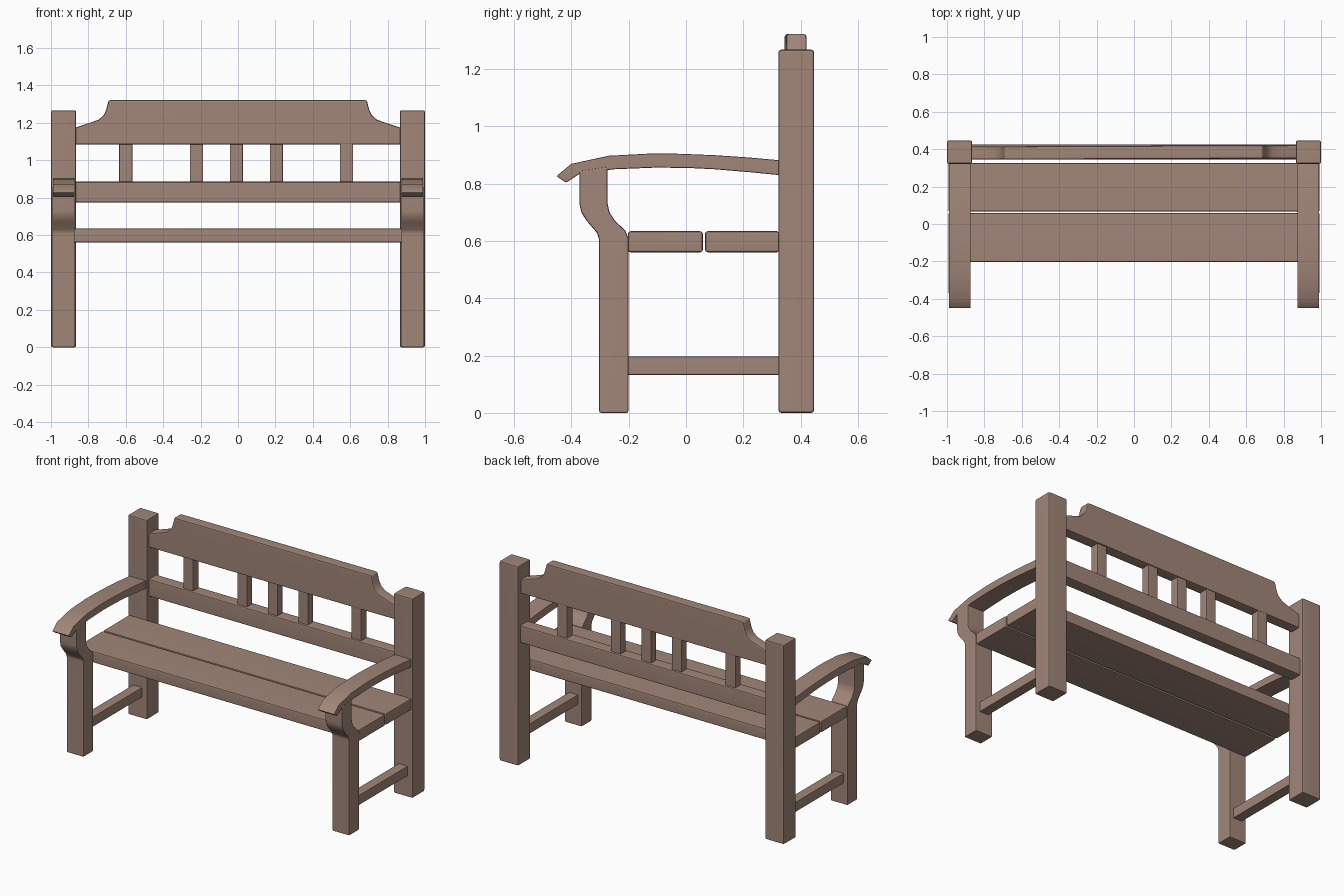
import bpy, bmesh, math
from mathutils import Vector

if "Cube" in bpy.data.objects:
    bpy.data.objects.remove(bpy.data.objects["Cube"])

wood = bpy.data.materials.new("brown wood")
wood.diffuse_color = (0.36, 0.24, 0.19, 1)
wood.use_nodes = True
wood.node_tree.nodes["Principled BSDF"].inputs["Base Color"].default_value = wood.diffuse_color


def prism(name, points, to_3d, depth, bevel=0.01):
    """Extrude a 2D profile along the depth vector and round its hard edges."""
    bm = bmesh.new()
    face = bm.faces.new([bm.verts.new(to_3d(a, b)) for a, b in points])
    ext = bmesh.ops.extrude_face_region(bm, geom=[face], use_keep_orig=True)
    moved = [v for v in ext["geom"] if isinstance(v, bmesh.types.BMVert)]
    bmesh.ops.translate(bm, verts=moved, vec=Vector(depth))
    bmesh.ops.recalc_face_normals(bm, faces=bm.faces)
    hard = [e for e in bm.edges if e.calc_face_angle(0) > math.radians(50)]
    bmesh.ops.bevel(bm, geom=hard, offset=bevel, offset_type='OFFSET', segments=2,
                    profile=0.5, affect='EDGES', clamp_overlap=True)
    mesh = bpy.data.meshes.new(name)
    bm.to_mesh(mesh)
    bm.free()
    mesh.materials.append(wood)
    for p in mesh.polygons:
        p.use_smooth = True
    mesh.set_sharp_from_angle(angle=math.radians(40))
    ob = bpy.data.objects.new(name, mesh)
    bpy.context.collection.objects.link(ob)
    wn = ob.modifiers.new("weighted normals", 'WEIGHTED_NORMAL')
    wn.keep_sharp = True
    return ob


def side_profile(name, points, x0, x1, bevel=0.01):
    return prism(name, points, lambda y, z: (x0, y, z), (x1 - x0, 0, 0), bevel)


def front_profile(name, points, y0, y1, bevel=0.01):
    return prism(name, points, lambda x, z: (x, y0, z), (0, y1 - y0, 0), bevel)


def box(name, x0, x1, y0, y1, z0, z1, bevel=0.01):
    return side_profile(name, [(y0, z0), (y1, z0), (y1, z1), (y0, z1)], x0, x1, bevel)


leg = [(-0.303, 0), (-0.303, 0.605), (-0.312, 0.63), (-0.345, 0.668), (-0.364, 0.697),
       (-0.372, 0.73), (-0.372, 0.845), (-0.274, 0.86), (-0.274, 0.732), (-0.267, 0.70),
       (-0.248, 0.67), (-0.212, 0.637), (-0.201, 0.61), (-0.201, 0)]
arm = [(0.33, 0.881), (0.22, 0.891), (0.10, 0.899), (-0.02, 0.904), (-0.12, 0.905),
       (-0.27, 0.897), (-0.40, 0.869), (-0.452, 0.826), (-0.418, 0.803), (-0.37, 0.835),
       (-0.25, 0.85), (-0.10, 0.856), (0.02, 0.854), (0.10, 0.85), (0.22, 0.84), (0.33, 0.829)]

# Two end frames: post, shaped front leg, armrest and stretcher
for side, s in (("left", -1), ("right", 1)):
    box(side + "_back_post", s * 0.865, s * 1.0, 0.322, 0.447, 0, 1.267)
    side_profile(side + "_front_leg", leg, s * 0.873, s * 0.993, 0.007)
    side_profile(side + "_armrest", arm, s * 0.873, s * 0.99, 0.005)
    box(side + "_stretcher", s * 0.90, s * 0.965, -0.21, 0.33, 0.133, 0.197, 0.006)

# Seat planks
box("front_seat_plank", -0.993, 0.993, -0.203, 0.059, 0.56, 0.634)
box("rear_seat_plank", -0.993, 0.993, 0.066, 0.326, 0.56, 0.634)

# Backrest: lower rail, slats and shaped top rail
box("lower_back_rail", -0.88, 0.88, 0.345, 0.425, 0.773, 0.885)
for i, x in enumerate((-0.60, -0.222, -0.009, 0.205, 0.58)):
    box(f"back_slat_{i + 1}", x - 0.035, x + 0.035, 0.358, 0.412, 0.875, 1.095, 0.005)
half = [(0.88, 1.085), (0.88, 1.17), (0.80, 1.197), (0.745, 1.216), (0.717, 1.24),
        (0.703, 1.27), (0.690, 1.322)]
crest = half + [(-x, z) for x, z in reversed(half)]
top = front_profile("top_back_rail", crest, 0.347, 0.418)
top.rotation_euler.z = 0.004
